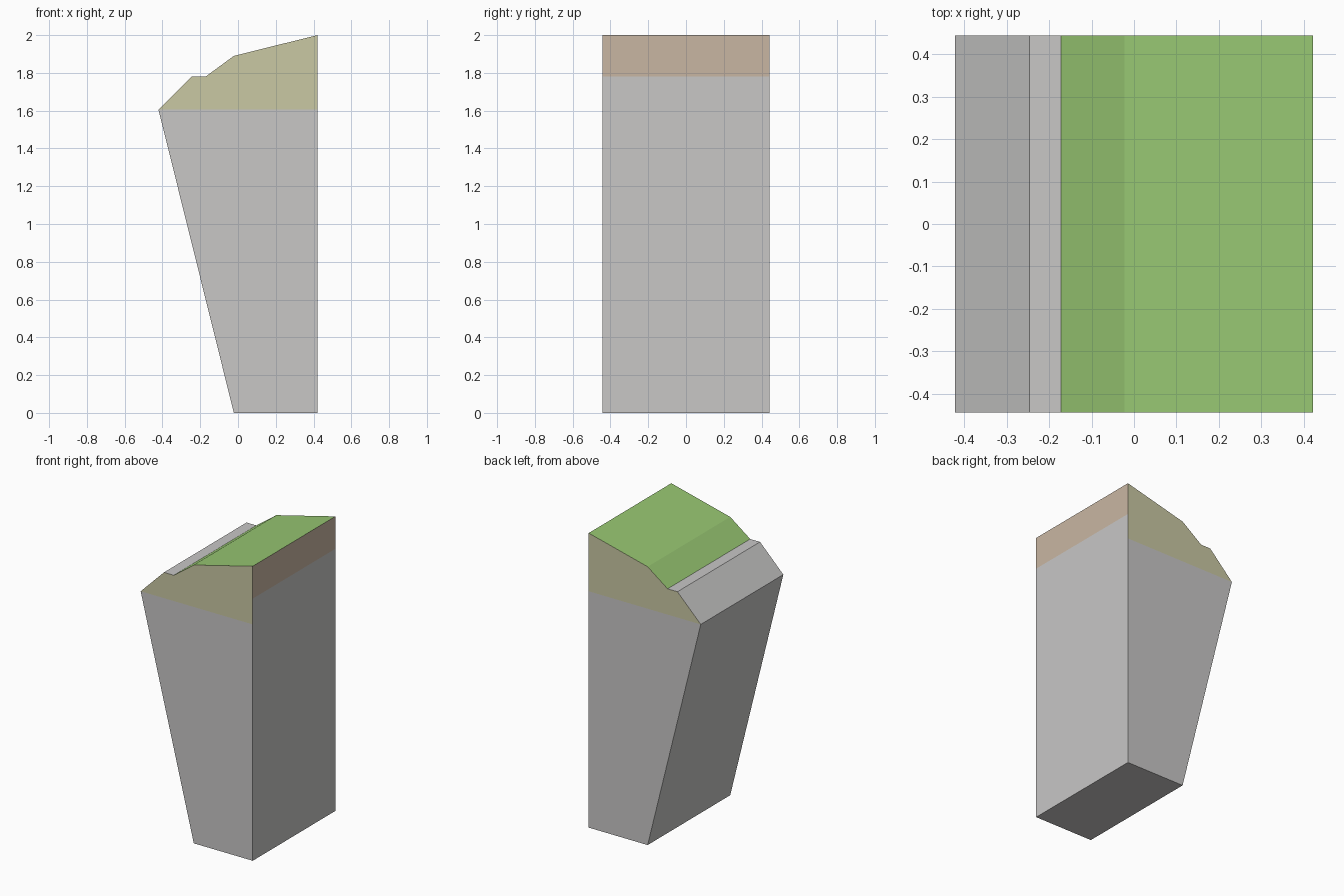
import bpy
import bmesh

cube = bpy.data.objects.get("Cube")
if cube:
    bpy.data.objects.remove(cube, do_unlink=True)

HALF_DEPTH = 0.443
RIM_Z = 1.605   # start of the earth band on front and back
SOIL_Z = 1.78   # start of the soil band on the tall side


def make_material(name, colour):
    mat = bpy.data.materials.new(name)
    mat.use_nodes = True
    rgba = (*colour, 1.0)
    mat.diffuse_color = rgba
    mat.node_tree.nodes["Principled BSDF"].inputs["Base Color"].default_value = rgba
    return mat


materials = [
    make_material("stone_grey", (0.578, 0.571, 0.565)),
    make_material("grass_green", (0.309, 0.565, 0.168)),
    make_material("earth_olive", (0.591, 0.578, 0.367)),
    make_material("soil_brown", (0.584, 0.468, 0.362)),
]
STONE, GRASS, EARTH, SOIL = range(len(materials))

# Cliff cross-section, extruded from front to back
profile = [(-0.022, 0), (0.421, 0), (0.421, SOIL_Z), (0.421, 2), (-0.022, 1.89),
           (-0.172, 1.78), (-0.246, 1.78), (-0.421, RIM_Z)]
bm = bmesh.new()
front = bm.faces.new([bm.verts.new((x, -HALF_DEPTH, z)) for x, z in profile])
extruded = bmesh.ops.extrude_face_region(bm, geom=[front], use_keep_orig=True)["geom"]
bmesh.ops.translate(bm, vec=(0, 2 * HALF_DEPTH, 0),
                    verts=[v for v in extruded if isinstance(v, bmesh.types.BMVert)])

# Cut the edge of the earth band
bmesh.ops.bisect_plane(bm, geom=bm.verts[:] + bm.edges[:] + bm.faces[:], dist=0.0001,
                       plane_co=(0, 0, RIM_Z), plane_no=(0, 0, 1))
bmesh.ops.recalc_face_normals(bm, faces=bm.faces[:])

# Colour the faces by direction and height
for face in bm.faces:
    centre, normal = face.calc_center_median(), face.normal
    if abs(normal.y) > 0.9:
        face.material_index = EARTH if centre.z > RIM_Z else STONE
    elif normal.x > 0.9:
        face.material_index = SOIL if centre.z > SOIL_Z else STONE
    elif normal.z > 0.1 and centre.x > -0.17:
        face.material_index = GRASS

mesh = bpy.data.meshes.new("cliff_block")
bm.to_mesh(mesh)
bm.free()
for mat in materials:
    mesh.materials.append(mat)
cliff = bpy.data.objects.new("cliff_block", mesh)
bpy.context.collection.objects.link(cliff)
